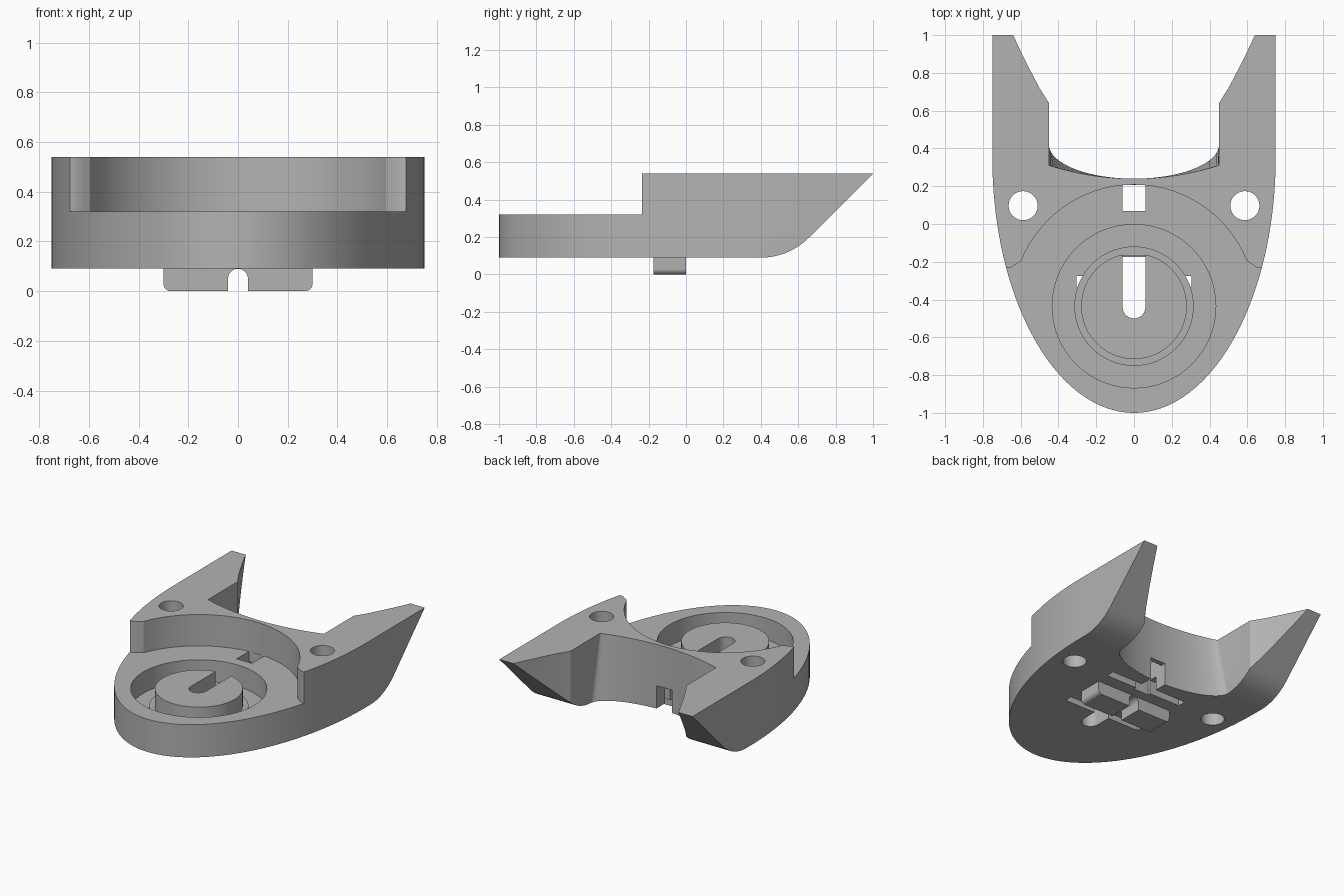
import bpy, bmesh
from math import sin, cos, pi, radians

old = bpy.data.objects.get("Cube")
if old:
    bpy.data.objects.remove(old)

grey = bpy.data.materials.new("plain_grey")
grey.use_nodes = True
grey.diffuse_color = (0.45, 0.45, 0.45, 1)
grey.node_tree.nodes["Principled BSDF"].inputs["Base Color"].default_value = (0.45, 0.45, 0.45, 1)


def loft(name, lower, upper):
    """Solid between two matching loops of 3D points."""
    bm = bmesh.new()
    a = [bm.verts.new(p) for p in lower]
    b = [bm.verts.new(p) for p in upper]
    bm.faces.new(a)
    bm.faces.new(b)
    for i in range(len(a)):
        j = (i + 1) % len(a)
        bm.faces.new((a[i], a[j], b[j], b[i]))
    bmesh.ops.recalc_face_normals(bm, faces=bm.faces)
    mesh = bpy.data.meshes.new(name)
    bm.to_mesh(mesh)
    bm.free()
    mesh.materials.append(grey)
    ob = bpy.data.objects.new(name, mesh)
    bpy.context.collection.objects.link(ob)
    return ob


def prism_z(name, pts, z0, z1):
    return loft(name, [(x, y, z0) for x, y in pts], [(x, y, z1) for x, y in pts])


def arc(cx, cy, rx, ry, a0, a1, n):
    return [(cx + rx * cos(radians(a0 + (a1 - a0) * i / n)),
             cy + ry * sin(radians(a0 + (a1 - a0) * i / n))) for i in range(n + 1)]


def circle(x, y, r, n=64):
    return arc(x, y, r, r, 0, 360, n)[:-1]


def rect(x0, x1, y0, y1):
    return [(x0, y0), (x1, y0), (x1, y1), (x0, y1)]


def mirrored(half):
    """Close a right-hand chain of points with its mirror image."""
    return half + [(-x, y) for x, y in reversed(half) if abs(x) > 1e-5]


def boolean(ob, tool, operation):
    mod = ob.modifiers.new("cut", 'BOOLEAN')
    mod.object = tool
    mod.operation = operation
    mod.solver = 'EXACT'
    bpy.context.view_layer.objects.active = ob
    bpy.ops.object.modifier_apply(modifier=mod.name)
    bpy.data.objects.remove(tool)


def cut(ob, pts, z0, z1):
    boolean(ob, prism_z("cutter", pts, z0, z1), 'DIFFERENCE')


def finish(ob):
    bpy.ops.object.select_all(action='DESELECT')
    ob.select_set(True)
    bpy.context.view_layer.objects.active = ob
    bpy.ops.object.shade_smooth_by_angle(angle=radians(25))


BASE, DECK, TOP = 0.09, 0.32, 0.54
HUB_Y = -0.435

# Body: rounded nose outline met with a side profile that sweeps up at the back
outline = mirrored(arc(0, 0.35, 0.75, 1.35, -90, 0, 40) + [(0.75, 1.0)])
body = prism_z("body", outline, BASE, TOP)
side = [(-1.2, BASE - 0.1), (-1.2, TOP + 0.1), (1.1, TOP + 0.1), (1.0, TOP)]
side = [(-1.2, BASE), (-1.2, TOP + 0.1), (1.1, TOP + 0.1)]
side += arc(0.4, BASE + 0.362, 0.362, 0.362, -45, -90, 12)
boolean(body, loft("profile", [(-1, y, z) for y, z in side], [(1, y, z) for y, z in side]), 'INTERSECT')

# Rear opening: rounded at the bottom, with sharper corners at the top
arm = [(0.45, 0.64), (0.5, 0.72), (0.55, 0.815), (0.6, 0.915), (0.64, 1.0), (0.69, 1.1)]
low = arc(0, 0.42, 0.45, 0.18, -90, 0, 20)
high = [(x, 0.24 + 0.07 * (x / 0.45) ** 2) for x, y in low]
loops = [[(x, y, z) for x, y in mirrored(c + arm)] for c, z in ((low, BASE - 0.001), (high, TOP + 0.001))]
boolean(body, loft("opening", *loops), 'DIFFERENCE')

# Lowered front deck, bounded by an arc that flares out at its ends
flare = [(0.9, -1.2), (0.9, -0.235), (0.68, -0.235), (0.65, -0.23), (0.62, -0.21)]
deck = mirrored(flare + arc(0, HUB_Y, 0.643, 0.643, 22, 90, 30))
cut(body, deck, DECK, TOP + 0.1)

# Screw holes
for s in (-1, 1):
    cut(body, circle(s * 0.587, 0.097, 0.077, 32), 0, 1)

# Round recess with a stepped hub standing in it
cut(body, circle(0, HUB_Y, 0.433), 0.17, DECK + 0.1)
boolean(body, prism_z("hub_step", circle(0, HUB_Y, 0.316), 0.165, 0.2), 'UNION')
boolean(body, prism_z("hub", circle(0, HUB_Y, 0.28), 0.16, DECK), 'UNION')

# Hub slot, open towards the back of the hub
slot = arc(0, -0.44, 0.06, 0.06, 180, 360, 14)
cut(body, slot + [(0.06, -0.17), (-0.06, -0.17)], 0, 0.5)
cut(body, slot + [(0.06, -0.13), (-0.06, -0.13)], 0.2, 0.5)

# Deck window and the notch under the rear wall
cut(body, rect(-0.06, 0.06, 0.07, 0.206), 0, DECK + 0.01)
cut(body, rect(-0.06, 0.06, 0.07, 0.4), 0, 0.25)

# Narrow slots in the underside
for y0, y1 in ((-0.33, -0.275), (0.09, 0.15)):
    cut(body, rect(-0.305, 0.305, y0, y1), 0, 0.19)
finish(body)

# Foot under the body, with an arched passage through its middle
half = [(0.3, 0.1)] + arc(0.27, 0.03, 0.03, 0.03, 0, -90, 8) + [(0.04, 0.0)]
half += arc(0, 0.05, 0.04, 0.04, 0, 90, 10)
foot_outline = mirrored(half)
foot = loft("foot", [(x, -0.175, z) for x, z in foot_outline], [(x, 0.0, z) for x, z in foot_outline])
finish(foot)
